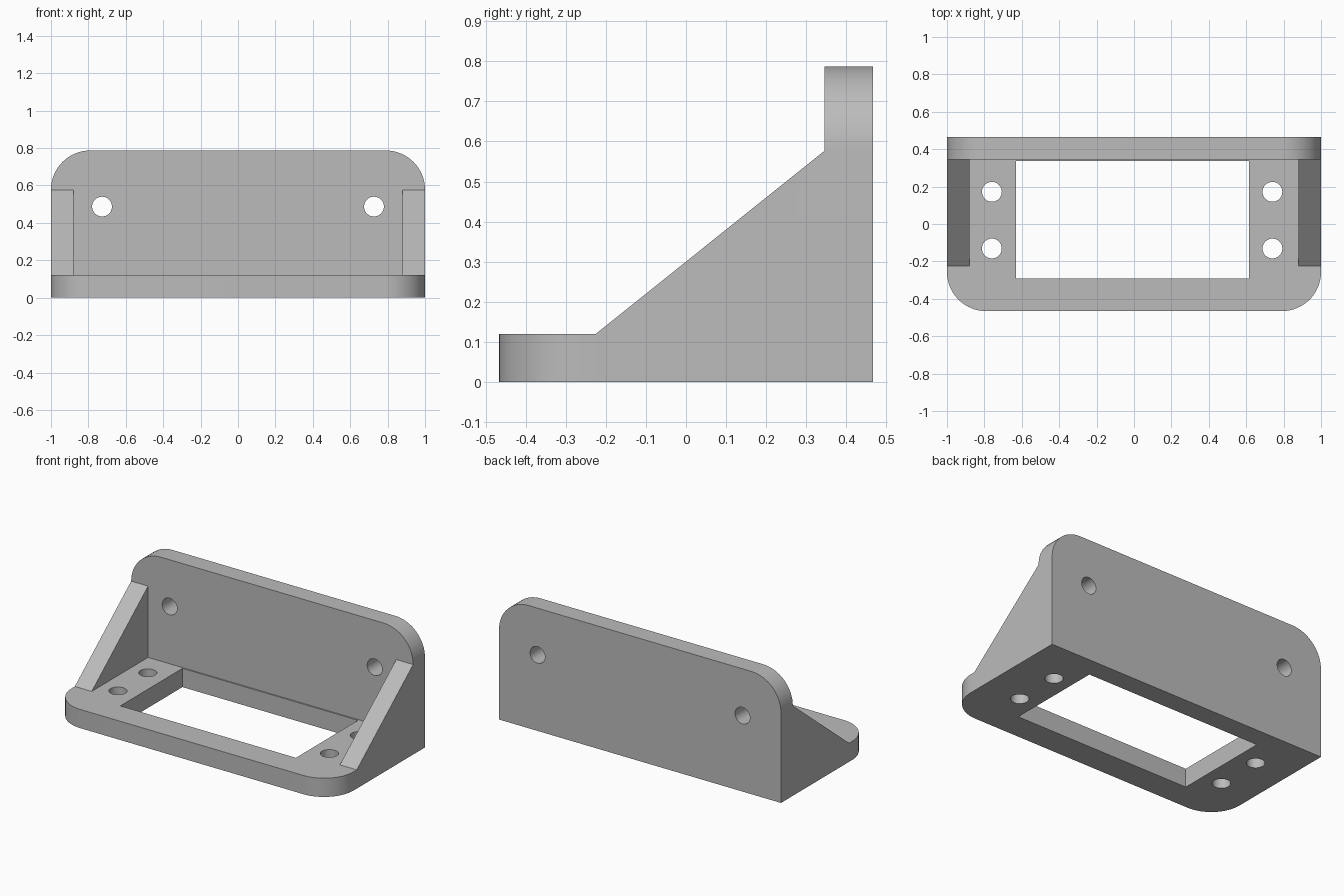
import bpy
import bmesh
from math import sin, cos, pi, radians
from mathutils import Vector

cube = bpy.data.objects.get("Cube")
if cube:
    bpy.data.objects.remove(cube, do_unlink=True)

DEPTH = 0.466      # half depth
HEIGHT = 0.787
THICK = 0.12
RADIUS = 0.21
HOLE = 0.053

grey = bpy.data.materials.new("plain grey")
grey.use_nodes = True
colour = (0.5, 0.5, 0.5, 1)
grey.diffuse_color = colour
grey.node_tree.nodes["Principled BSDF"].inputs["Base Color"].default_value = colour


def prism(name, outline, axis, low, high):
    """Extrude a 2D outline along an axis; the outline uses the other two axes in order."""
    def place(a, b, c):
        co = [a, b]
        co.insert(axis, c)
        return Vector(co)

    bm = bmesh.new()
    face = bm.faces.new([bm.verts.new(place(a, b, low)) for a, b in outline])
    grown = bmesh.ops.extrude_face_region(bm, geom=[face])["geom"]
    bmesh.ops.translate(bm, vec=place(0, 0, high - low),
                        verts=[v for v in grown if isinstance(v, bmesh.types.BMVert)])
    bmesh.ops.recalc_face_normals(bm, faces=bm.faces)
    mesh = bpy.data.meshes.new(name)
    bm.to_mesh(mesh)
    bm.free()
    mesh.materials.append(grey)
    obj = bpy.data.objects.new(name, mesh)
    bpy.context.collection.objects.link(obj)
    return obj


def arc(cx, cy, r, start, end, steps):
    return [(cx + r * cos(start + (end - start) * i / steps),
             cy + r * sin(start + (end - start) * i / steps)) for i in range(steps + 1)]


def plate_outline(square_end, round_end):
    """Full-width plate with two square corners and two rounded ones."""
    way = 1 if round_end > square_end else -1
    right = [(a, round_end + way * (b - RADIUS))
             for a, b in arc(1 - RADIUS, 0, RADIUS, 0, pi / 2, 16)]
    return [(1, square_end)] + right + [(-a, b) for a, b in reversed(right)] + [(-1, square_end)]


def hole(name, a, b, axis, low, high):
    return prism(name, arc(a, b, HOLE, 0, 2 * pi, 40)[:-1], axis, low, high)


def combine(target, other, operation):
    other.hide_render = True
    mod = target.modifiers.new(operation.lower(), "BOOLEAN")
    mod.operation = operation
    mod.solver = "EXACT"
    mod.object = other
    bpy.context.view_layer.objects.active = target
    bpy.ops.object.modifier_apply(modifier=mod.name)
    bpy.data.objects.remove(other, do_unlink=True)


# Base plate, upright back plate and the two side gussets
bracket = prism("bracket", plate_outline(DEPTH, -DEPTH), 2, 0, THICK)
back_plate = prism("back_plate", plate_outline(0, HEIGHT), 1, DEPTH - THICK, DEPTH)
combine(bracket, back_plate, "UNION")
slope = [(-0.225, 0), (-0.225, THICK), (DEPTH - THICK, HEIGHT - RADIUS),
         (DEPTH, HEIGHT - RADIUS), (DEPTH, 0)]
for side, low in (("left", 1 - THICK), ("right", -1)):
    combine(bracket, prism(side + "_gusset", slope, 0, low, low + THICK), "UNION")

# Rectangular window in the base
window = [(-0.63, -0.292), (0.615, -0.292), (0.615, 0.337), (-0.63, 0.337)]
combine(bracket, prism("window_cutter", window, 2, -0.1, 0.2), "DIFFERENCE")

# Screw holes in the base and in the back plate
for x in (-0.76, 0.74):
    for y in (-0.131, 0.172):
        combine(bracket, hole("base_hole_cutter", x, y, 2, -0.1, 0.2), "DIFFERENCE")
for x in (-0.727, 0.727):
    combine(bracket, hole("back_hole_cutter", x, 0.487, 1, 0.2, 0.6), "DIFFERENCE")

# Merge coplanar faces, then smooth the round edges
bm = bmesh.new()
bm.from_mesh(bracket.data)
bmesh.ops.remove_doubles(bm, verts=bm.verts, dist=0.0001)
bmesh.ops.dissolve_limit(bm, angle_limit=radians(0.5), verts=bm.verts, edges=bm.edges)
bm.to_mesh(bracket.data)
bm.free()
bpy.ops.object.select_all(action="DESELECT")
bracket.select_set(True)
bpy.context.view_layer.objects.active = bracket
bpy.ops.object.shade_smooth_by_angle(angle=radians(30))
